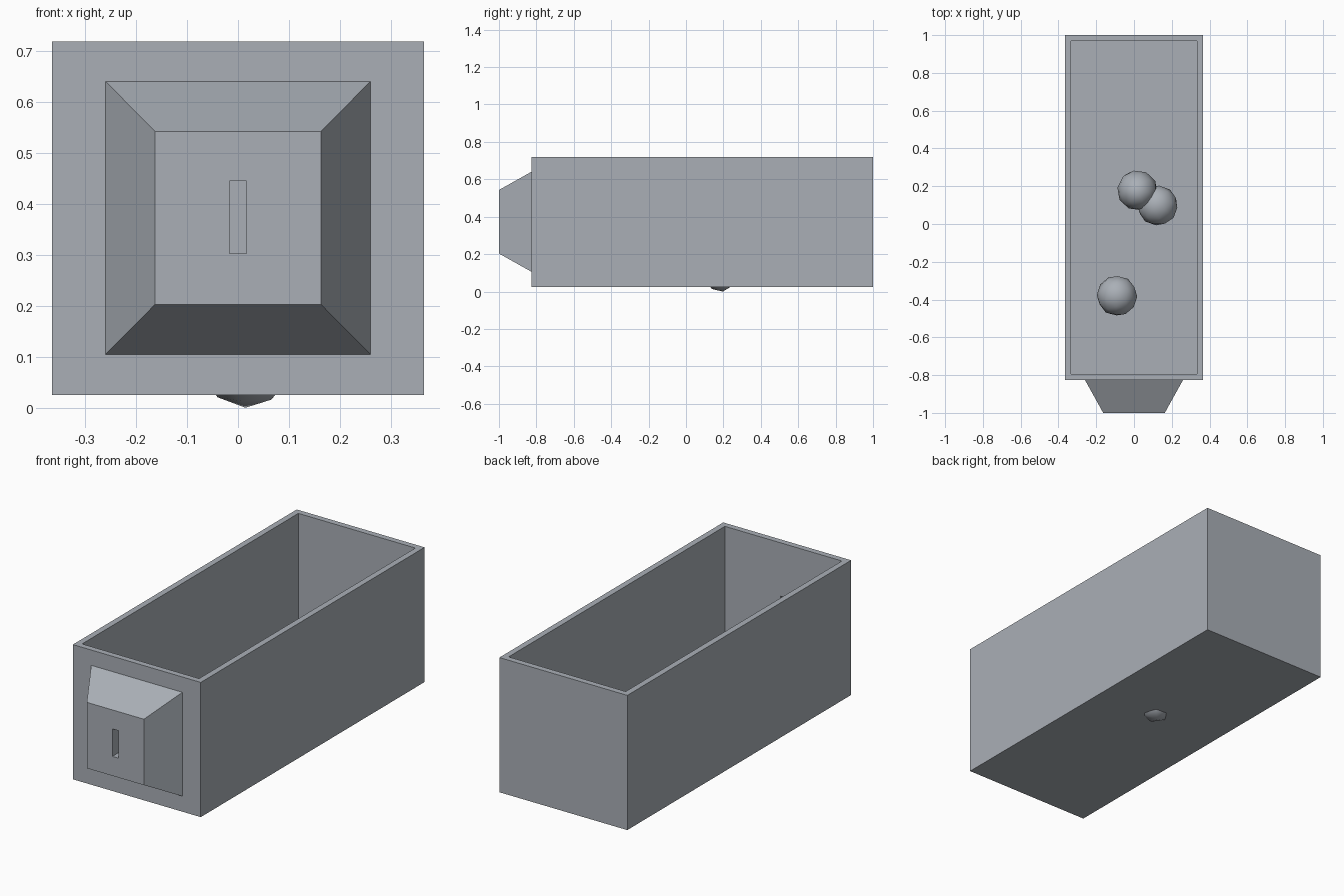
import bpy, bmesh
from math import radians
from mathutils import Matrix, Vector, Euler

if "Cube" in bpy.data.objects:
    bpy.data.objects.remove(bpy.data.objects["Cube"])

grey = bpy.data.materials.new("blue grey")
grey.diffuse_color = (0.40, 0.43, 0.47, 1)
grey.use_nodes = True
grey.node_tree.nodes["Principled BSDF"].inputs["Base Color"].default_value = grey.diffuse_color

X, Y0, Y1, Z0, Z1, WALL = 0.365, -0.825, 1.0, 0.025, 0.72, 0.031


def finish(name, bm, smooth=False):
    bmesh.ops.recalc_face_normals(bm, faces=bm.faces[:])
    for f in bm.faces:
        f.smooth = smooth
    mesh = bpy.data.meshes.new(name)
    bm.to_mesh(mesh)
    bm.free()
    mesh.materials.append(grey)
    obj = bpy.data.objects.new(name, mesh)
    bpy.context.collection.objects.link(obj)
    return obj


def box(bm, lo, hi):
    lo, hi = Vector(lo), Vector(hi)
    m = Matrix.Translation((lo + hi) / 2) @ Matrix.Diagonal((*(hi - lo), 1))
    return bmesh.ops.create_cube(bm, size=1, matrix=m)["verts"]


# Open tray: inset the top face, then push the inner face down to the floor
bm = bmesh.new()
box(bm, (-X, Y0, Z0), (X, Y1, Z1))
bm.normal_update()
top = max(bm.faces, key=lambda f: f.calc_center_median().z)
bmesh.ops.inset_individual(bm, faces=[top], thickness=WALL, use_even_offset=True)
ext = bmesh.ops.extrude_discrete_faces(bm, faces=[top])["faces"][0]
for v in ext.verts:
    v.co.z = Z0 + 0.03
tray = finish("open_tray", bm)

# Tapered front block
bm = bmesh.new()
cz = 0.373
for v in box(bm, (-0.26, -1.0, cz - 0.268), (0.26, Y0, cz + 0.268)):
    if v.co.y < -0.9:
        v.co.x *= 0.163 / 0.26
        v.co.z = cz + (v.co.z - cz) * 0.17 / 0.268
block = finish("tapered_front", bm)

# Narrow slot through the front
bm = bmesh.new()
box(bm, (-0.017, -1.1, 0.303), (0.017, Y0 + 0.1, 0.445))
cutter = finish("slot_cutter", bm)
cutter.hide_render = True
cutter.hide_viewport = True
cutter.display_type = 'WIRE'
for o in (tray, block):
    mod = o.modifiers.new("slot", 'BOOLEAN')
    mod.operation = 'DIFFERENCE'
    mod.solver = 'EXACT'
    mod.object = cutter

# Loose balls lying inside: centre x, y, lowest z, stretch, turn
balls = [
    (0.018, 0.178, 0.0, 1.3, (8, 0, 10)),
    (0.125, 0.098, 0.03, 1.0, (20, 10, 35)),
    (-0.09, -0.38, 0.04, 1.0, (15, 25, 5)),
]
for i, (x, y, z, stretch, turn) in enumerate(balls, 1):
    bm = bmesh.new()
    bmesh.ops.create_icosphere(bm, subdivisions=2, radius=0.107)
    rot = Euler([radians(a) for a in turn]).to_matrix().to_4x4()
    bm.transform(rot @ Matrix.Diagonal((1, 1, stretch, 1)))
    low = min(v.co.z for v in bm.verts)
    bm.transform(Matrix.Translation((x, y, z - low)))
    finish(f"loose_ball_{i}", bm, smooth=True)
